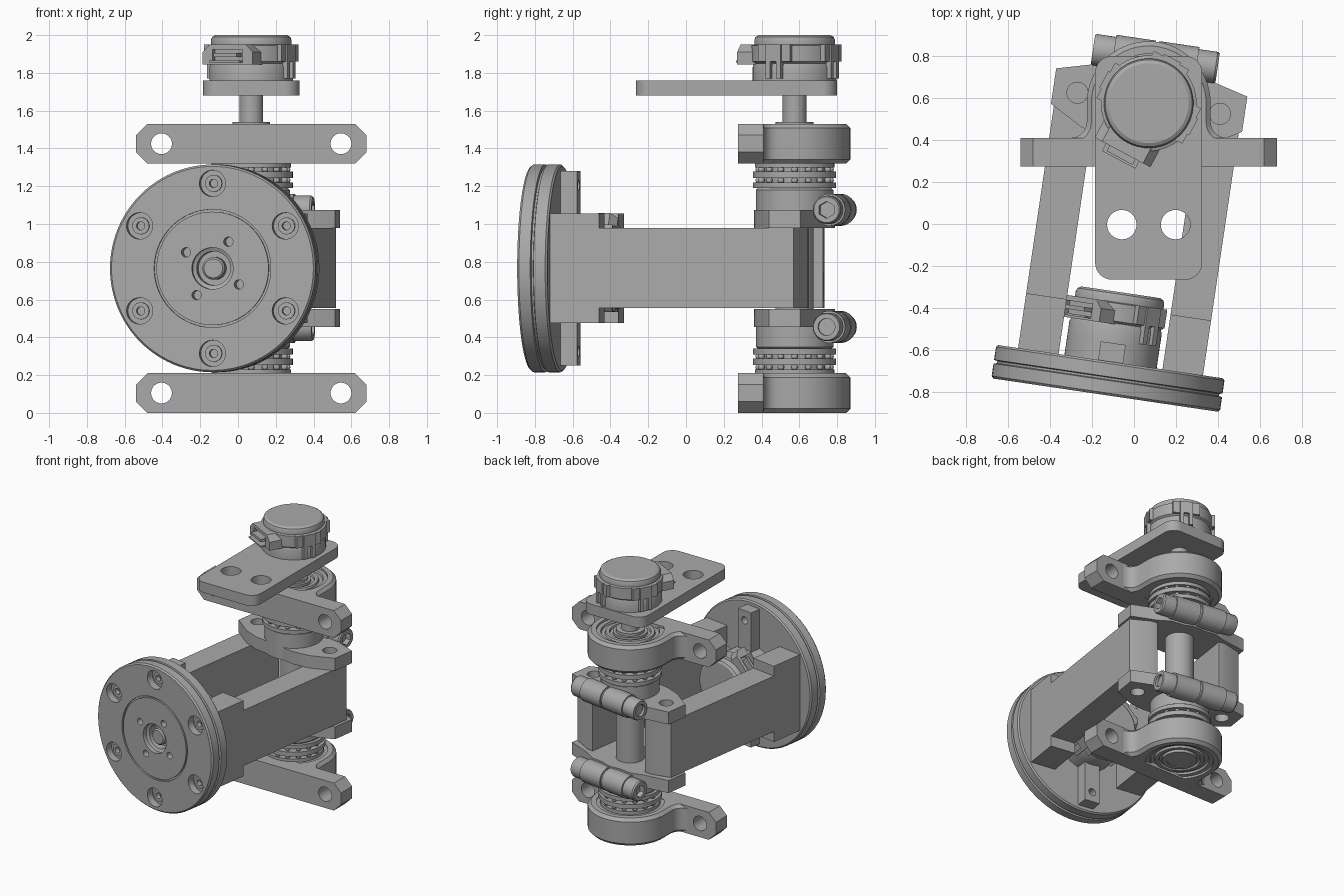
import bpy, bmesh, math
from math import cos, sin, radians, pi
from mathutils import Matrix

if "Cube" in bpy.data.objects:
    bpy.data.objects.remove(bpy.data.objects["Cube"], do_unlink=True)

grey = bpy.data.materials.new("machined grey")
grey.use_nodes = True
GREY = (0.4, 0.4, 0.4, 1)
grey.diffuse_color = GREY
grey.node_tree.nodes["Principled BSDF"].inputs["Base Color"].default_value = GREY

T = lambda x, y, z: Matrix.Translation((x, y, z))
R = lambda deg, axis: Matrix.Rotation(radians(deg), 4, axis)


def finish(name, bm, M):
    bmesh.ops.transform(bm, matrix=M, verts=bm.verts)
    bmesh.ops.recalc_face_normals(bm, faces=bm.faces)
    mesh = bpy.data.meshes.new(name)
    for f in bm.faces:
        f.smooth = True
    bm.to_mesh(mesh)
    bm.free()
    mesh.set_sharp_from_angle(angle=radians(30))
    mesh.materials.append(grey)
    ob = bpy.data.objects.new(name, mesh)
    bpy.context.scene.collection.objects.link(ob)
    return ob


def lathe(name, profile, M, steps=64):
    """Revolve a closed (radius, height) outline about local z."""
    bm = bmesh.new()
    vs = [bm.verts.new((r, 0, h)) for r, h in profile]
    es = [bm.edges.new((vs[i - 1], vs[i])) for i in range(len(vs))]
    bmesh.ops.spin(bm, geom=vs + es, cent=(0, 0, 0), axis=(0, 0, 1),
                   angle=2 * pi, steps=steps, use_duplicate=False)
    bmesh.ops.remove_doubles(bm, verts=bm.verts, dist=1e-5)
    bmesh.ops.dissolve_degenerate(bm, edges=bm.edges, dist=1e-5)
    return finish(name, bm, M)


def cyl(name, r, h0, h1, M, steps=48):
    return lathe(name, [(0, h0), (r, h0), (r, h1), (0, h1)], M, steps)


def prism(name, pts, h0, h1, M, chamfer=0):
    """Extrude a flat outline along local z, with optional chamfered rims."""
    bm = bmesh.new()
    face = bm.faces.new([bm.verts.new((x, y, h0)) for x, y in pts])
    geom = bmesh.ops.extrude_face_region(bm, geom=[face])["geom"]
    top = [g for g in geom if isinstance(g, bmesh.types.BMVert)]
    bmesh.ops.translate(bm, verts=top, vec=(0, 0, h1 - h0))
    if chamfer:
        rim = [e for e in bm.edges if abs(e.verts[0].co.z - e.verts[1].co.z) < 1e-6]
        bmesh.ops.bevel(bm, geom=rim, offset=chamfer, segments=1, affect='EDGES')
    return finish(name, bm, M)


def box(name, x0, x1, y0, y1, z0, z1, M):
    return prism(name, [(x0, y0), (x1, y0), (x1, y1), (x0, y1)], z0, z1, M)


def cut(ob, *cutters):
    for c in cutters:
        mod = ob.modifiers.new("cut", 'BOOLEAN')
        mod.operation, mod.solver, mod.object = 'DIFFERENCE', 'EXACT', c
    graph = bpy.context.evaluated_depsgraph_get()
    mesh = bpy.data.meshes.new_from_object(ob.evaluated_get(graph))
    ob.modifiers.clear()
    ob.data = mesh
    mesh.set_sharp_from_angle(angle=radians(30))
    for c in cutters:
        bpy.data.objects.remove(c, do_unlink=True)


def arc(cx, cy, r, a0, a1, n=8):
    return [(cx + r * cos(radians(a0 + (a1 - a0) * i / n)),
             cy + r * sin(radians(a0 + (a1 - a0) * i / n))) for i in range(n + 1)]


def chamfered(x0, x1, y0, y1, c):
    return [(x0 + c, y0), (x1 - c, y0), (x1, y0 + c), (x1, y1 - c),
            (x1 - c, y1), (x0 + c, y1), (x0, y1 - c), (x0, y0 + c)]


def encoder(name, M, angle):
    """Capped sensor housing with a socket and three spring clips."""
    lathe(name + "_body", [(0, 0), (.222, 0), (.222, .07), (.215, .09), (.228, .1),
          (.228, .185), (.213, .19), (.213, .215), (.207, .23), (.19, .24), (0, .24)], M)
    side = M @ R(angle, 'Z') @ R(90, 'Y')
    socket = prism(name + "_socket", [(-.085, -.15), (-.085, .15), (-.15, .15),
                   (-.19, .11), (-.19, -.11), (-.15, -.15)], .12, .265, side)
    cut(socket, box("pocket", -.165, -.105, -.09, .09, .24, .3, side))
    box(name + "_socket_tongue", -.145, -.125, -.07, .07, .2, .295, side)
    box(name + "_socket_lip", -.105, -.095, -.09, .09, .2, .305, side)
    for i, turn in enumerate((90, 180, 270)):
        spot = M @ R(angle + turn, 'Z') @ R(90, 'Y')
        clip = box(f"{name}_clip_{i}", -.19, -.01, -.045, .045, .19, .242, spot)
        cut(clip, box("notch", -.1, 0, -.018, .018, .15, .3, spot))
        for s in (-1, 1):
            box(f"{name}_clip_band_{i}", -.19, -.1, s * .07 - .025, s * .07 + .025,
                .19, .232, spot)


# Frames: the upright axle, and the fork swung slightly about it
AXLE = T(.07, .575, .765)
FORK = AXLE @ R(-8.4, 'Z')

# Axle
cyl("axle", .1, -.75, .775, AXLE)
cyl("axle_top", .063, .7, .95, AXLE)

# Parts repeated above and below
for side, s in (("upper", 1), ("lower", -1)):
    M = AXLE @ Matrix.Diagonal((1, 1, s, 1))
    F = FORK @ Matrix.Diagonal((1, 1, s, 1))

    # Bearing holder: drilled cross bar plus rounded housing
    bar = prism(side + "_holder_bar", chamfered(-.61, .61, .555, .765, .06),
                .165, .3, M @ R(90, 'X'))
    cut(bar, *[cyl("hole", .055, .1, .4, M @ T(x, 0, .66) @ R(90, 'X')) for x in (-.475, .475)])
    outline = ([(.37, -.25), (.37, -.165)] + arc(.37, -.09, .075, 270, 180, 5)
               + arc(0, 0, .295, 0, 180, 32) + arc(-.37, -.09, .075, 0, -90, 5) + [(-.37, -.25)])
    housing = prism(side + "_bearing_housing", outline, .555, .765, M, .022)
    cut(housing, cyl("bore", .235, .5, .8, M, 64))
    lathe(side + "_bearing", [(.09, .56), (.235, .56), (.235, .75), (.205, .75), (.2, .735),
          (.175, .735), (.17, .75), (.145, .75), (.14, .735), (.12, .735), (.12, .755), (.09, .755)], M)

    # Thrust washers and balls on the neck
    cyl(side + "_neck", .165, .3, .56, M)
    for i, (r, a, b) in enumerate(((.22, .425, .455), (.22, .478, .512), (.21, .535, .56))):
        cyl(f"{side}_washer_{i}", r, a, b, M, 64)
    bm = bmesh.new()
    for h in (.466, .523):
        for k in range(16):
            a = k * pi / 8
            bmesh.ops.create_icosphere(bm, subdivisions=2, radius=.018,
                                       matrix=T(.19 * cos(a), .19 * sin(a), h))
    finish(side + "_balls", bm, M)

    # Split clamp with eared plate
    lathe(side + "_clamp_hub", [(0, .215), (.205, .215), (.205, .415), (.195, .425), (0, .425)], M)
    half = [(.18, -.19), (.3, -.16), (.46, -.07), (.46, .1), (.27, .15), (.18, .19)]
    plate = prism(side + "_clamp_plate", half + [(-x, y) for x, y in reversed(half)],
                  .215, .31, F)
    cut(plate, *[cyl("hole", .05, .1, .5, F @ T(u, 0, 0)) for u in (-.343, .343)])
    barrel = F @ T(0, .215, .31) @ R(90 * s, 'Y')
    lathe(side + "_clamp_barrel", [(0, -.2), (.085, -.2), (.085, -.008), (.075, -.008),
          (.075, .008), (.085, .008), (.085, .2), (0, .2)], barrel, 40)
    lathe(side + "_clamp_nut", [(0, -.28), (.045, -.28), (.045, -.3), (.07, -.3),
          (.075, -.29), (.075, -.19), (0, -.19)], barrel, 32)
    head = lathe(side + "_clamp_screw", [(0, .19), (.075, .19), (.075, .29), (.068, .3),
                 (0, .3)], barrel, 32)
    cut(head, cyl("hex", .045, .26, .4, barrel, 6))

# Fork arms with thicker feet at the wheel end
for side, s in (("left", 1), ("right", -1)):
    M = FORK @ Matrix.Diagonal((s, 1, 1, 1))
    prism(side + "_arm", [(.25, -1.24), (.445, -1.24), (.445, .06), (.3, .115), (.25, .115)],
          -.21, .215, M)
    box(side + "_arm_foot", .25, .445, -1.244, -.98, -.29, .29, M)

# Front disc, grooved around its rim and drilled
DISC = FORK @ T(0, -1.244, 0) @ R(90, 'X')
disc = lathe("front_disc", [(.09, 0), (.54, 0), (.55, .01), (.55, .072), (.535, .076),
             (.535, .086), (.55, .09), (.55, .15), (.54, .161), (.312, .161), (.312, .148),
             (.3, .148), (.3, .161), (.11, .161), (.11, .13), (.09, .12)], DISC, 96)
cutters = []
for k in range(6):
    spot = DISC @ R(60 * k + 30, 'Z') @ T(.45, 0, 0)
    cutters.append(lathe("bolt_hole", [(0, -.1), (.04, -.1), (.04, .11), (.07, .11),
                         (.07, .3), (0, .3)], spot, 32))
    lathe("disc_bolt", [(.022, .03), (.045, .03), (.045, .125), (.022, .125)], spot, 24)
    cyl("disc_bolt_core", .04, .01, .09, spot, 24)
for k in range(4):
    cutters.append(cyl("pin_hole", .025, .08, .3, DISC @ R(59 + 90 * k, 'Z') @ T(.165, 0, 0), 20))
cut(disc, *cutters)
lathe("disc_spindle", [(0, -.05), (.092, -.05), (.092, .06), (.06, .06), (.06, .12),
      (.05, .13), (0, .13)], DISC)

# Cross strap and sensor behind the disc
strap = box("disc_strap", -.06, .06, -1.25, -1.155, -.515, .515, FORK)
cut(strap, *[cyl("hole", .028, .9, 1.4, FORK @ T(0, 0, z) @ R(90, 'X'), 24) for z in (-.44, .44)])
cyl("rear_boss", .222, -1.25, -1.15, FORK @ R(-90, 'X'), 64)
encoder("front_sensor", FORK @ T(0, -1.15, 0) @ R(-90, 'X'), -135)

# Top mounting plate and sensor
corners = (arc(.175, .145, .08, 0, 90) + arc(-.175, .145, .08, 90, 180)
           + arc(-.175, -.76, .08, 180, 270) + arc(.175, -.76, .08, 270, 360))
top_plate = prism("top_plate", corners, .915, .995, AXLE)
cut(top_plate, *[cyl("hole", .07, .8, 1.1, AXLE @ T(x, -.578, 0)) for x in (-.128, .128)])
encoder("top_sensor", AXLE @ T(0, 0, .995), -118)
